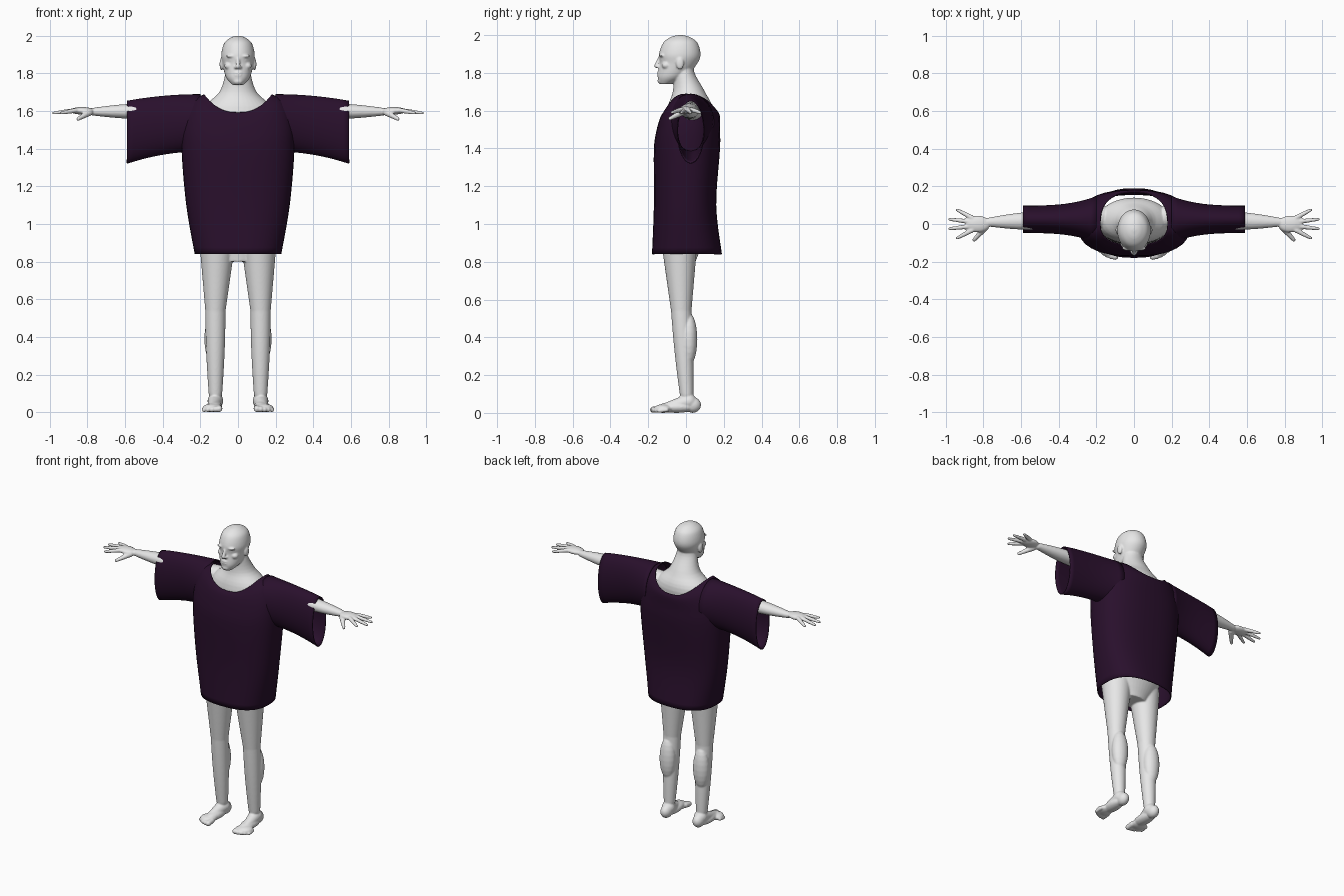
import bpy, bmesh, math
from mathutils import Vector, Matrix

default_cube = bpy.data.objects.get("Cube")
if default_cube:
    bpy.data.objects.remove(default_cube)


def make_material(name, color):
    material = bpy.data.materials.new(name)
    material.use_nodes = True
    material.diffuse_color = color
    material.node_tree.nodes["Principled BSDF"].inputs["Base Color"].default_value = color
    return material


skin = make_material("pale grey skin", (0.8, 0.8, 0.8, 1))
cloth = make_material("dark plum cloth", (0.022, 0.005, 0.025, 1))


def spline_rows(rows, steps=5):
    """Smoothly interpolate a short profile of section values."""
    result = []
    for i in range(len(rows) - 1):
        before, start = rows[max(i - 1, 0)], rows[i]
        end, after = rows[i + 1], rows[min(i + 2, len(rows) - 1)]
        for step in range(steps):
            t = step / steps
            row = []
            for a, b, c, d in zip(before, start, end, after):
                slope_in, slope_out = (c - a) / 2, (d - b) / 2
                ease = t * t * (3 - 2 * t)
                row.append(b + (c - b) * ease + slope_in * t * (1 - t) ** 2 - slope_out * t * t * (1 - t))
            result.append(row)
    return result + [rows[-1]]


def angles(sides=40):
    return [math.tau * i / sides for i in range(sides)]


def bridge(bm, rings, capped=False):
    loops = [[bm.verts.new(point) for point in ring] for ring in rings]
    for lower, upper in zip(loops, loops[1:]):
        for i in range(len(lower)):
            bm.faces.new((lower[i - 1], lower[i], upper[i], upper[i - 1]))
    if capped:
        bm.faces.new(loops[0])
        bm.faces.new(loops[-1])


def stack(bm, rows):
    """Closed form from rows of height, y centre, half width, half depth."""
    rings = [[(width * math.cos(a), y + depth * math.sin(a), z) for a in angles()]
             for z, y, width, depth in spline_rows(rows)]
    bridge(bm, rings, capped=True)


def blob(bm, center, radii):
    matrix = Matrix.Translation(center) @ Matrix.Diagonal((*radii, 1))
    bmesh.ops.create_uvsphere(bm, u_segments=20, v_segments=12, radius=1, matrix=matrix)


def limb(bm, start, end, start_radius, end_radius, swell=0, flatten=1):
    """Tapered round-ended limb, optionally swollen midway and flattened."""
    turn = (end - start).to_track_quat("Z", "Y")
    rings = []
    for t in [i / 10 for i in range(11)]:
        radius = start_radius + (end_radius - start_radius) * t + swell * math.sin(math.pi * t)
        center = start.lerp(end, t)
        rings.append([center + turn @ Vector((radius * math.cos(a), radius * flatten * math.sin(a), 0))
                      for a in angles()])
    bridge(bm, rings, capped=True)
    for center, radius in ((start, start_radius), (end, end_radius)):
        blob(bm, center, (radius, radius, radius * flatten))


def finish(bm, name, material):
    bmesh.ops.recalc_face_normals(bm, faces=bm.faces)
    mesh = bpy.data.meshes.new(name)
    bm.to_mesh(mesh)
    bm.free()
    mesh.materials.append(material)
    mesh.polygons.foreach_set("use_smooth", [True] * len(mesh.polygons))
    part = bpy.data.objects.new(name, mesh)
    bpy.context.collection.objects.link(part)
    return part


def finish_cloth(bm, name):
    thickness = finish(bm, name, cloth).modifiers.new("cloth thickness", "SOLIDIFY")
    thickness.thickness = 0.006
    thickness.offset = -1


def add_head(bm):
    # Skull and jaw
    stack(bm, [(1.74, -.11, .03, .03), (1.78, -.075, .064, .075), (1.85, -.04, .082, .1),
               (1.9, -.033, .089, .11), (1.96, -.03, .074, .09), (1.99, -.03, .04, .05), (2, -.03, .01, .01)])
    # Nose, lips and chin
    limb(bm, Vector((0, -.14, 1.88)), Vector((0, -.156, 1.838)), .008, .013)
    for z in (1.79, 1.803):
        blob(bm, (0, -.143, z), (.023, .01, .006))
    blob(bm, (0, -.135, 1.758), (.026, .016, .016))
    for side in (-1, 1):
        # Brow, cheek, eye, nostril and ear
        blob(bm, (side * .035, -.128, 1.892), (.03, .014, .008))
        blob(bm, (side * .048, -.105, 1.84), (.025, .024, .02))
        blob(bm, (side * .034, -.118, 1.87), (.015, .014, .008))
        blob(bm, (side * .012, -.146, 1.832), (.009, .012, .008))
        blob(bm, (side * .087, -.032, 1.85), (.011, .021, .033))


def add_arm(bm, side):
    def at(x, y, z):
        return Vector((side * x, y, z))

    shoulder, elbow, wrist = at(.18, .04, 1.6), at(.45, .02, 1.6), at(.77, .01, 1.597)
    limb(bm, shoulder, elbow, .06, .05, flatten=.9)
    limb(bm, elbow, wrist, .05, .024, swell=.007, flatten=.85)
    blob(bm, at(.83, 0, 1.602), (.065, .045, .02))
    # Fingers fan out evenly, the outer ones shorter
    for finger in range(4):
        spread = finger - 1.5
        knuckle = at(.86, -.022 * spread, 1.604)
        tip = at(.985 - .02 * spread ** 2, -.05 * spread, 1.59)
        limb(bm, knuckle, tip, .013, .008, swell=.001)
    limb(bm, at(.79, -.018, 1.592), at(.85, -.085, 1.558), .018, .01)


def add_leg(bm, side):
    def at(x, y, z):
        return Vector((side * x, y, z))

    hip, knee, ankle = at(.11, -.035, .9), at(.12, -.025, .54), at(.12, .003, .1)
    limb(bm, hip, knee, .095, .054)
    limb(bm, knee, ankle, .054, .036, swell=.004)
    blob(bm, at(.125, .015, .39), (.054, .045, .14))
    # Heel, instep, sole and ball
    blob(bm, at(.12, .035, .042), (.036, .045, .042))
    limb(bm, at(.12, .015, .06), at(.135, -.12, .025), .042, .022)
    blob(bm, at(.125, -.05, .03), (.042, .1, .03))
    blob(bm, at(.137, -.12, .023), (.051, .05, .023))
    # Toes shrink and step back towards the outside
    for toe in range(5):
        radius = .017 - .0015 * toe
        tip = at(.1 + .02 * toe, -.174 + .002 * toe ** 2, radius)
        limb(bm, tip + Vector((0, .04, .005)), tip, radius, radius)


# Body: overlapping forms fused into one smooth surface
bm = bmesh.new()
stack(bm, [(.8, -.02, .1, .07), (1, 0, .2, .11), (1.4, 0, .2, .11), (1.6, .02, .19, .12),
           (1.7, .015, .1, .085), (1.8, -.01, .067, .055), (1.87, -.01, .06, .05)])
add_head(bm)
for side in (-1, 1):
    add_arm(bm, side)
    add_leg(bm, side)
body = finish(bm, "body", skin)
fuse = body.modifiers.new("fuse", "REMESH")
fuse.mode = "VOXEL"
fuse.voxel_size = 0.005
fuse.use_smooth_shade = True
soften = body.modifiers.new("soften", "SMOOTH")
soften.factor = 0.5
soften.iterations = 4


def rounded(value, power=0.8):
    """Square off a sine or cosine slightly."""
    return math.copysign(abs(value) ** power, value)


def tunic_ring(height, width, front, back):
    """Squarish ring that sinks at front and back towards the neckline."""
    dip = max(0, height - 1.4) / 3
    ring = []
    for a in angles():
        depth = back if math.sin(a) > 0 else front
        ring.append((width * rounded(math.cos(a)), depth * rounded(math.sin(a)),
                     height - dip * math.sin(a) ** 2))
    return ring


# Tunic body from hem to open neckline: height, half width, front, back
bm = bmesh.new()
tunic_profile = [(.84, .23, .18, .19), (1.1, .275, .17, .16), (1.4, .3, .17, .18),
                 (1.55, .29, .155, .18), (1.65, .245, .135, .18), (1.69, .18, .115, .17)]
bridge(bm, [tunic_ring(*row) for row in spline_rows(tunic_profile)])
finish_cloth(bm, "tunic_body")


def sleeve_ring(side, t):
    """Flat oval, narrowing away from the chest and drooping at the cuff."""
    x = side * (.2 + .39 * t)
    depth = .073 + .05 * (1 - t) ** 3
    top, bottom = 1.69 - .035 * t * t, 1.385 - .065 * t * t
    middle, half = (top + bottom) / 2, (top - bottom) / 2
    return [(x, .025 + depth * math.cos(a), middle + half * math.sin(a)) for a in angles()]


# Wide open sleeves
for side, name in ((1, "left_sleeve"), (-1, "right_sleeve")):
    bm = bmesh.new()
    bridge(bm, [sleeve_ring(side, i / 12) for i in range(13)])
    finish_cloth(bm, name)
